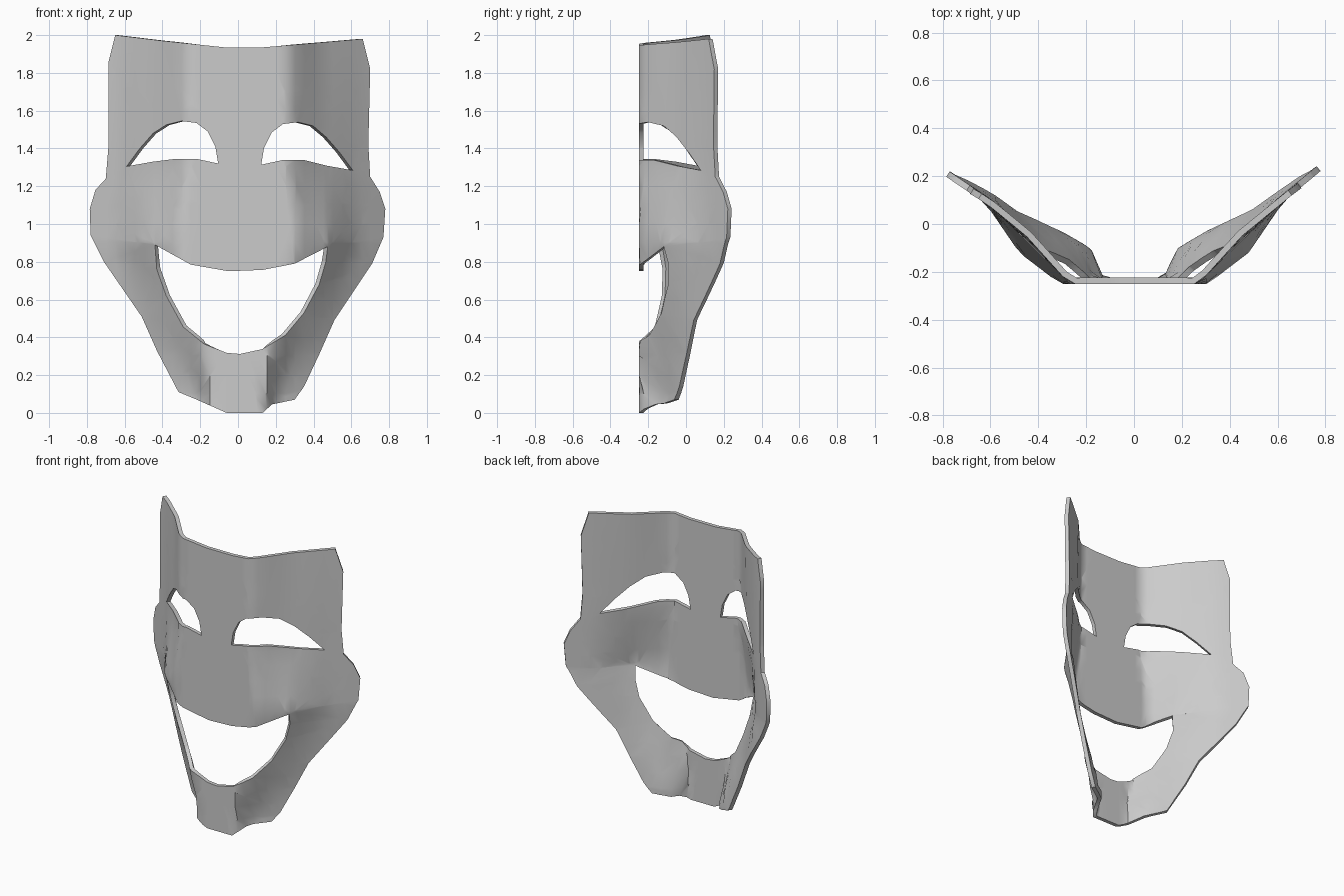
import bpy, bmesh
from mathutils import Vector

if "Cube" in bpy.data.objects:
    bpy.data.objects.remove(bpy.data.objects["Cube"])

# Front-view outlines (x, z)
FACE = [(-.65, 2), (-.685, 1.86), (-.685, 1.42), (-.7, 1.24), (-.755, 1.18), (-.785, 1.08),
        (-.78, .94), (-.71, .8), (-.51, .51), (-.43, .33), (-.315, .11), (-.23, .075), (-.06, 0),
        (.13, 0), (.18, .045), (.3, .07), (.35, .14), (.43, .31), (.51, .49), (.71, .79),
        (.77, .93), (.78, 1.08), (.75, 1.17), (.7, 1.25), (.69, 1.42), (.7, 1.82),
        (.66, 1.98), (.4, 1.958), (.13, 1.935), (-.07, 1.935), (-.4, 1.97)]
LEFT_EYE = [(-.59, 1.305), (-.52, 1.4), (-.45, 1.48), (-.38, 1.525), (-.3, 1.545), (-.22, 1.535),
            (-.16, 1.49), (-.12, 1.41), (-.105, 1.32), (-.22, 1.345), (-.33, 1.345), (-.45, 1.33)]
RIGHT_EYE = [(-x + .018, z - .006 - .015 * (x < -.4)) for x, z in LEFT_EYE]
MOUTH = [(-.44, .89), (-.43, .76), (-.38, .62), (-.29, .455), (-.18, .365), (-.06, .318),
         (.01, .312), (.13, .338), (.25, .41), (.35, .53), (.43, .68), (.465, .8), (.475, .88),
         (.3, .79), (.13, .757), (-.05, .75), (-.25, .785)]

# Horizontal cross-sections: height -> (|x|, y) bends of the front surface
SECTIONS = [(.1, [(.14, -.25), (.2, -.12), (.32, -.05), (.8, .2)]),
            (.5, [(.22, -.25), (.35, -.12), (.5, .03), (.8, .3)]),
            (.9, [(.31, -.25), (.48, -.12), (.63, .1), (.8, .24)]),
            (1.3, [(.27, -.25), (.45, -.07), (.62, .09), (.8, .235)]),
            (2, [(.27, -.25), (.45, -.05), (.66, .12), (.8, .22)])]


def section_at(z):
    z = min(max(z, SECTIONS[0][0]), SECTIONS[-1][0])
    for (z0, a), (z1, b) in zip(SECTIONS, SECTIONS[1:]):
        if z <= z1:
            t = (z - z0) / (z1 - z0)
            return [Vector(p).lerp(Vector(q), t) for p, q in zip(a, b)]


def depth(x, z):
    pts = section_at(z)
    d = abs(x)
    if d <= pts[0].x:
        return pts[0].y
    for p, q in zip(pts, pts[1:]):
        if d <= q.x or q is pts[-1]:
            y = p.y + (q.y - p.y) * (d - p.x) / (q.x - p.x)
            break
    return y - (.15 * max(0, d - .6) if x < 0 else 0)


# Flat sheet with eye and mouth openings
bm = bmesh.new()
for loop in (FACE, LEFT_EYE, RIGHT_EYE, MOUTH):
    vs = [bm.verts.new((x, 0, z)) for x, z in loop]
    for a, b in zip(vs, vs[1:] + vs[:1]):
        bm.edges.new((a, b))
bmesh.ops.triangle_fill(bm, use_beauty=True, edges=bm.edges[:], normal=(0, -1, 0))


# Slice into a grid so that it can bend
def slice_sheet(co, no):
    bmesh.ops.bisect_plane(bm, geom=bm.verts[:] + bm.edges[:] + bm.faces[:],
                           dist=1e-5, plane_co=co, plane_no=no)


for i in range(-15, 16):
    slice_sheet((i * .05 + .003, 0, 0), (1, 0, 0))
for i in range(1, 20):
    slice_sheet((0, 0, i * .1 + .003), (0, 0, 1))

# Bend around the face
for f in bm.faces:
    f.normal_update()
    if f.normal.y > 0:
        f.normal_flip()
for v in bm.verts:
    v.co.y = depth(v.co.x, v.co.z)
bm.normal_update()

mesh = bpy.data.meshes.new("mask_shell")
bm.to_mesh(mesh)
bm.free()
mask = bpy.data.objects.new("mask_shell", mesh)
bpy.context.collection.objects.link(mask)

# Thin shell thickness, kept behind the front surface
solid = mask.modifiers.new("thickness", 'SOLIDIFY')
solid.thickness = .026
solid.offset = -1
bpy.context.view_layer.objects.active = mask
mask.select_set(True)
bpy.ops.object.modifier_apply(modifier=solid.name)
bpy.ops.object.shade_smooth_by_angle(angle=.7)
